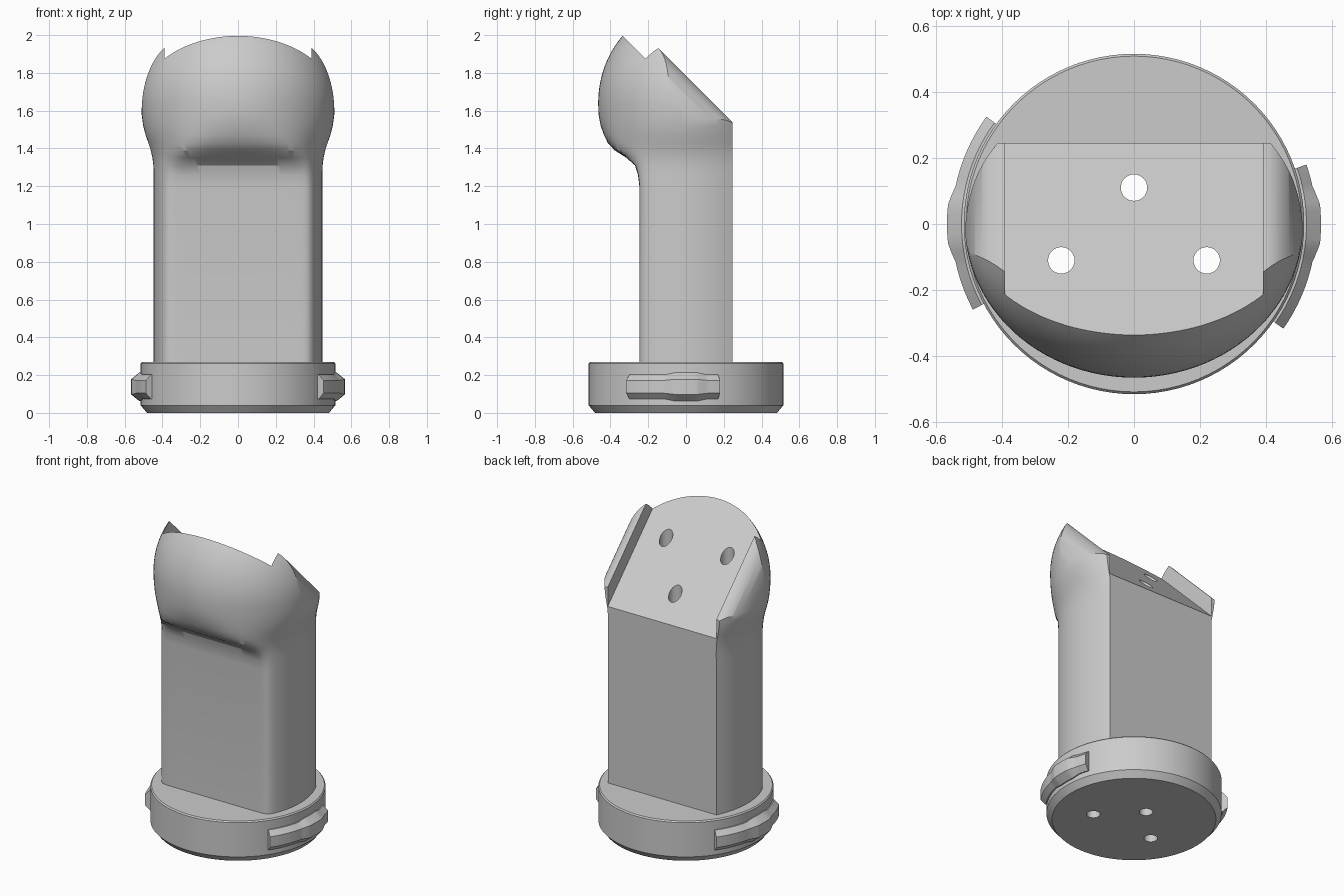
import bpy, bmesh
from math import sin, cos, asin, sqrt, pi, radians

cube = bpy.data.objects.get("Cube")
if cube:
    bpy.data.objects.remove(cube)

grey = bpy.data.materials.new("plain_grey")
grey.use_nodes = True
grey.diffuse_color = (0.6, 0.6, 0.6, 1)
grey.node_tree.nodes["Principled BSDF"].inputs["Base Color"].default_value = (0.6, 0.6, 0.6, 1)


def loft(name, sections, closed=False):
    """Skin a list of equal-length point loops and cap both ends."""
    bm = bmesh.new()
    rings = [[bm.verts.new(p) for p in s] for s in sections]
    for low, high in zip(rings, rings[1:]):
        n = len(low)
        for i in range(n):
            j = (i + 1) % n
            bm.faces.new((low[i], low[j], high[j], high[i]))
    bm.faces.new(rings[0])
    bm.faces.new(rings[-1])
    bmesh.ops.recalc_face_normals(bm, faces=bm.faces)
    mesh = bpy.data.meshes.new(name)
    bm.to_mesh(mesh)
    bm.free()
    mesh.materials.append(grey)
    obj = bpy.data.objects.new(name, mesh)
    bpy.context.collection.objects.link(obj)
    return obj


def select(obj):
    bpy.ops.object.select_all(action='DESELECT')
    obj.select_set(True)
    bpy.context.view_layer.objects.active = obj


def cut(obj, cutter):
    select(obj)
    mod = obj.modifiers.new("cut", 'BOOLEAN')
    mod.operation = 'DIFFERENCE'
    mod.solver = 'EXACT'
    mod.object = cutter
    bpy.ops.object.modifier_apply(modifier=mod.name)


def smooth(obj, angle=30):
    select(obj)
    bpy.ops.object.shade_smooth_by_angle(angle=radians(angle))


def circle(r, z, n=96, x=0, y=0):
    return [(x + r * cos(2 * pi * i / n), y + r * sin(2 * pi * i / n), z) for i in range(n)]


# Body: column with a flat back and soft front corners, swelling into a round head
BACK = 0.245


def body_section(z, half_width, front, back, front_limit, n=72):
    start = asin(min(BACK / back, 0.97))
    pts = []
    for i in range(n + 1):
        t = start - (pi + 2 * start) * i / n
        y = back * sin(t)
        if y < 0:
            y = front * sin(t)
            if y < -0.01:
                y = -((-y) ** -12 + front_limit ** -12) ** (-1 / 12)
        pts.append((half_width * cos(t), y, z))
    return pts


# height, half width, front depth, back depth, front flattening
rows = [
    (0.27, 0.447, 0.48, 0.50, 0.247),
    (1.20, 0.447, 0.48, 0.50, 0.247),
    (1.26, 0.447, 0.48, 0.50, 0.254),
    (1.31, 0.448, 0.475, 0.49, 0.270),
    (1.35, 0.453, 0.47, 0.48, 0.315),
    (1.39, 0.462, 0.468, 0.46, 0.380),
    (1.43, 0.475, 0.466, 0.45, 0.424),
    (1.47, 0.489, 0.465, 0.44, 0.455),
    (1.52, 0.502, 0.465, 0.43, 0.500),
    (1.58, 0.510, 0.465, 0.42, 0.600),
    (1.64, 0.512, 0.465, 0.42, 0.900),
]
for i in range(1, 17):
    rise = 0.44 * i / 16
    k = sqrt(1 - (rise / 0.515) ** 2)
    rows.append((1.64 + rise, 0.512 * k, 0.465 * k, 0.42 * k, 0.9))
body = loft("body", [body_section(*r) for r in rows])

# Cutter swept along the slope: sloped seat, upright slot walls, rounded wing tops
wing = []
for i in range(25):
    a = pi / 2 * i / 24
    wing.append((0.39 + 0.13 * sin(a), 1.45 + 0.335 * cos(a)))
half = [(0.39, 1.66)] + wing + [(0.8, 1.45), (0.8, 3.5)]
outline = half + [(-x, s) for x, s in reversed(half)]
slope_cutter = loft("slope_cutter", [[(x, s / 2 + t, s / 2 - t) for x, s in outline]
                                     for t in (-2.5, 0.2)])
cut(body, slope_cutter)

# Base disc with chamfered rims
base = loft("base_disc", [circle(0.482, 0), circle(0.515, 0.04),
                          circle(0.515, 0.262), circle(0.508, 0.27)])

# Three through holes
cutters = [slope_cutter]
for x, y in ((0, 0.11), (0.22, -0.11), (-0.22, -0.11)):
    hole = loft("hole_cutter", [circle(0.04, z, 32, x, y) for z in (-0.5, 2.5)])
    cut(body, hole)
    cut(base, hole)
    cutters.append(hole)
for c in cutters:
    bpy.data.objects.remove(c)
smooth(body)
smooth(base)


# Locking lugs: bevelled bars around the rim, with a raised middle
def lug(name, first, last, centre):
    sections = []
    steps = sorted({first, last, -12, -6, 6, 12} | set(range(first, last, 3)))
    for d in steps:
        bump = max(0, min(1, (12 - abs(d)) / 6))
        a = radians(centre + d)
        r_out = 0.552 + 0.014 * bump
        tall = 0.065 + 0.011 * bump
        prof = [(0.49, -tall), (0.522, -tall), (r_out, -0.034 - 0.006 * bump),
                (r_out, 0.034 + 0.006 * bump), (0.522, tall), (0.49, tall)]
        sections.append([(r * cos(a), r * sin(a), 0.138 + h) for r, h in prof])
    smooth(loft(name, sections), 15)


lug("left_lug", -35, 19, 0)
lug("right_lug", -36, 28, 180)
